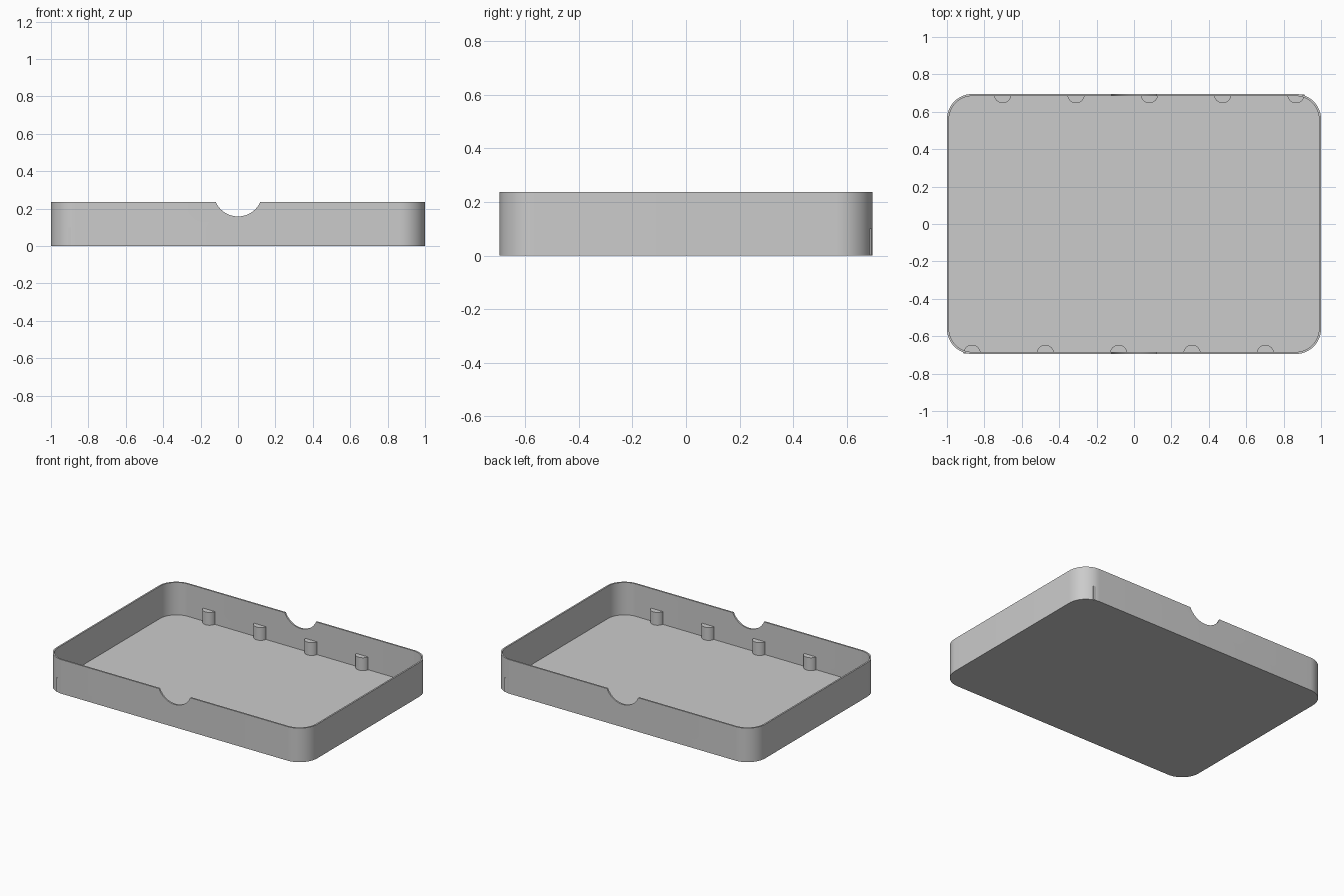
import bpy
import bmesh
from math import cos, sin, pi, radians

cube = bpy.data.objects.get("Cube")
if cube:
    bpy.data.objects.remove(cube, do_unlink=True)

HALF_X, HALF_Y, HEIGHT = 1.0, 0.695, 0.236
CORNER, WALL, FLOOR = 0.135, 0.011, 0.011
POST_RADIUS, POST_TOP, POST_STEP = 0.046, 0.1, 0.392

grey = bpy.data.materials.new("plain grey")
grey.use_nodes = True
colour = (0.6, 0.6, 0.6, 1)
grey.diffuse_color = colour
grey.node_tree.nodes["Principled BSDF"].inputs["Base Color"].default_value = colour


def finish(name, bm):
    bmesh.ops.recalc_face_normals(bm, faces=bm.faces[:])
    mesh = bpy.data.meshes.new(name)
    bm.to_mesh(mesh)
    bm.free()
    mesh.materials.append(grey)
    obj = bpy.data.objects.new(name, mesh)
    bpy.context.collection.objects.link(obj)
    return obj


def select_only(obj):
    bpy.ops.object.select_all(action='DESELECT')
    obj.select_set(True)
    bpy.context.view_layer.objects.active = obj


def smooth(obj):
    select_only(obj)
    bpy.ops.object.shade_smooth_by_angle(angle=radians(30))


def rounded_ring(bm, inset, z, steps=14):
    """Rounded rectangle of vertices, moved inward by inset."""
    radius = CORNER - inset
    ring = []
    for quarter, (sx, sy) in enumerate([(1, 1), (-1, 1), (-1, -1), (1, -1)]):
        for i in range(steps + 1):
            a = (quarter + i / steps) * pi / 2
            ring.append(bm.verts.new((sx * (HALF_X - CORNER) + radius * cos(a),
                                      sy * (HALF_Y - CORNER) + radius * sin(a), z)))
    return ring


# Thin open tray: underside, outer wall, rim, inner wall, floor
bm = bmesh.new()
rings = [rounded_ring(bm, 0, 0), rounded_ring(bm, 0, HEIGHT),
         rounded_ring(bm, WALL, HEIGHT), rounded_ring(bm, WALL, FLOOR)]
for low, high in zip(rings, rings[1:]):
    for i in range(len(low)):
        j = (i + 1) % len(low)
        bm.faces.new((low[i], low[j], high[j], high[i]))
bm.faces.new(rings[0])
bm.faces.new(rings[-1])
tray = finish("tray", bm)

# Round thumb notches through the front and back walls
bpy.ops.mesh.primitive_cylinder_add(vertices=64, radius=0.131, depth=2,
                                    location=(0, 0, 0.289), rotation=(pi / 2, 0, 0))
cutter = bpy.context.object
cutter.name = "notch_cutter"
cutter.hide_render = True
cut = tray.modifiers.new("thumb_notches", 'BOOLEAN')
cut.operation = 'DIFFERENCE'
cut.solver = 'EXACT'
cut.object = cutter
select_only(tray)
bpy.ops.object.modifier_apply(modifier=cut.name)
bpy.data.objects.remove(cutter, do_unlink=True)
smooth(tray)


def half_post(name, x, side):
    """Half-round post whose flat back sits in the wall."""
    bm = bmesh.new()
    steps = 20
    outline = [bm.verts.new((x + POST_RADIUS * cos(pi * i / steps),
                             side * (HALF_Y - 0.003 - POST_RADIUS * sin(pi * i / steps)),
                             0.002)) for i in range(steps + 1)]
    base = bm.faces.new(outline)
    top = bmesh.ops.extrude_face_region(bm, geom=[base])["geom"]
    bmesh.ops.translate(bm, vec=(0, 0, POST_TOP - 0.002),
                        verts=[v for v in top if isinstance(v, bmesh.types.BMVert)])
    smooth(finish(name, bm))


# Staggered posts, the two rows being half-turn copies of each other
for n in range(5):
    x = -0.702 + n * POST_STEP
    half_post(f"back_post_{n + 1}", x, 1)
    half_post(f"front_post_{n + 1}", -x, -1)
